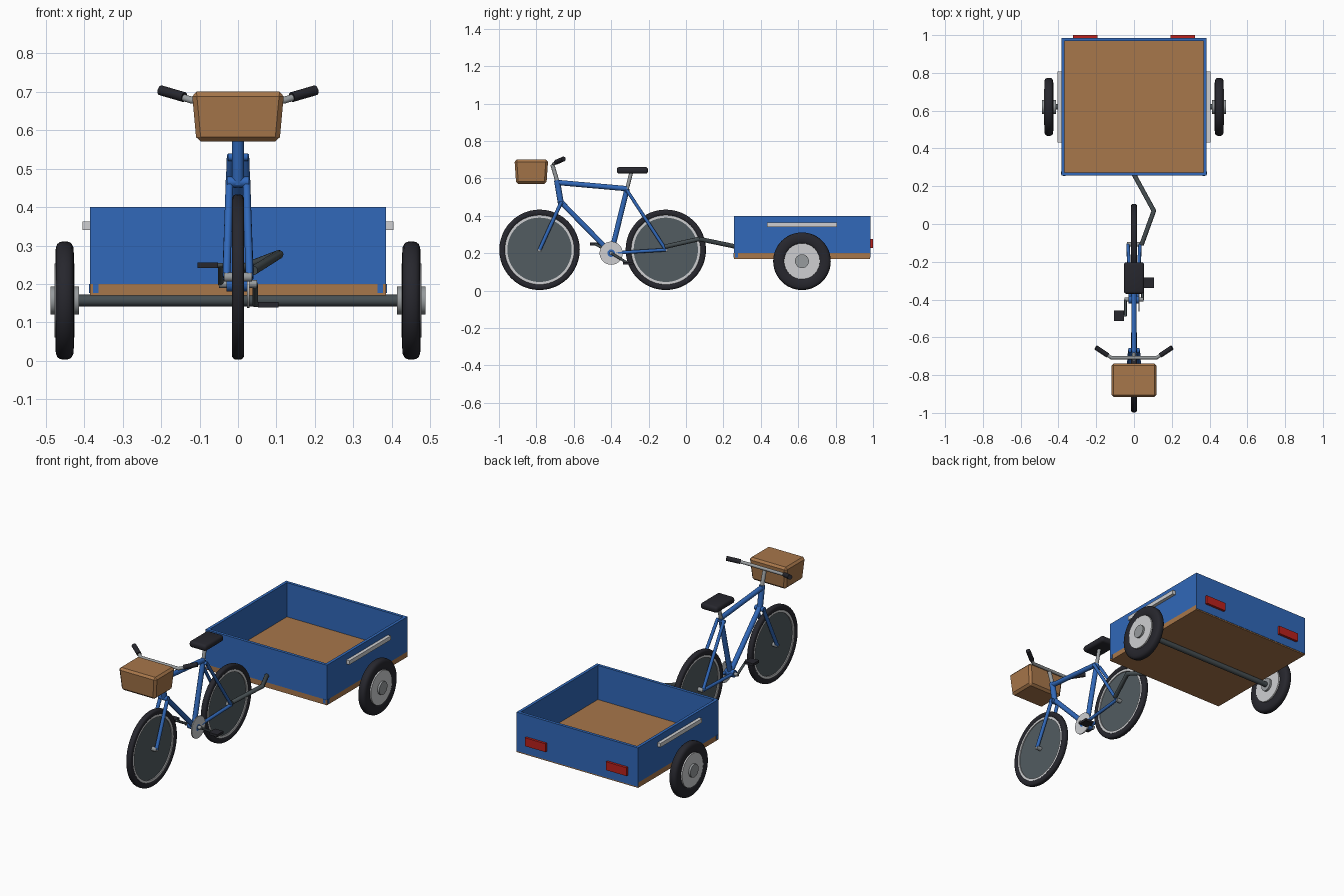
import bpy, bmesh, math
from mathutils import Vector, Matrix

cube = bpy.data.objects.get("Cube")
if cube:
    bpy.data.objects.remove(cube)


def material(name, r, g, b):
    col = [(c / 255) ** 2.2 for c in (r, g, b)] + [1]
    m = bpy.data.materials.new(name)
    m.use_nodes = True
    m.diffuse_color = col
    m.node_tree.nodes["Principled BSDF"].inputs["Base Color"].default_value = col
    return m


BLUE = material("blue paint", 52, 104, 184)
WOOD = material("brown wood", 166, 118, 76)
BLACK = material("black rubber", 43, 43, 49)
DISC = material("grey wheel disc", 83, 92, 97)
DARK = material("dark steel", 72, 80, 83)
STEEL = material("steel", 150, 154, 156)
LIGHT = material("light alloy", 205, 206, 208)
RED = material("red lens", 185, 38, 34)


def finish(name, bm, mat, smooth=True):
    bmesh.ops.recalc_face_normals(bm, faces=bm.faces)
    me = bpy.data.meshes.new(name)
    bm.to_mesh(me)
    bm.free()
    me.materials.append(mat)
    ob = bpy.data.objects.new(name, me)
    bpy.context.collection.objects.link(ob)
    if smooth:
        bpy.ops.object.select_all(action='DESELECT')
        ob.select_set(True)
        bpy.context.view_layer.objects.active = ob
        bpy.ops.object.shade_smooth_by_angle(angle=math.radians(35))
    return ob


def box(name, x, y, z, mat, bevel=0, segments=1, taper=1):
    """Box from (min, max) ranges; taper scales its bottom."""
    bm = bmesh.new()
    bmesh.ops.create_cube(bm, size=1)
    mid = Vector([(a + b) / 2 for a, b in (x, y, z)])
    for v in bm.verts:
        t = taper if v.co.z < 0 else 1
        v.co = mid + Vector((v.co.x * (x[1] - x[0]) * t,
                             v.co.y * (y[1] - y[0]) * t, v.co.z * (z[1] - z[0])))
    if bevel:
        bmesh.ops.bevel(bm, geom=bm.edges[:], offset=bevel, segments=segments,
                        affect='EDGES', profile=0.5)
    return finish(name, bm, mat, segments > 1)


def tube(name, points, radius, mat, sides=16):
    """Round tube along a path, mitred at its corners."""
    pts = [Vector(p) for p in points]
    dirs = [(b - a).normalized() for a, b in zip(pts, pts[1:])]
    u = dirs[0].orthogonal().normalized()
    w = dirs[0].cross(u)
    bm = bmesh.new()
    ring = [pts[0] + radius * (u * math.cos(k * math.tau / sides) + w * math.sin(k * math.tau / sides))
            for k in range(sides)]
    rings = [[bm.verts.new(c) for c in ring]]
    for i, d in enumerate(dirs):
        nxt = dirs[i + 1] if i + 1 < len(dirs) else d
        n = (d + nxt).normalized()
        ring = [c + d * ((pts[i + 1] - c).dot(n) / d.dot(n)) for c in ring]
        rings.append([bm.verts.new(c) for c in ring])
    for a, b in zip(rings, rings[1:]):
        for k in range(sides):
            j = (k + 1) % sides
            bm.faces.new((a[k], a[j], b[j], b[k]))
    bm.faces.new(rings[0])
    bm.faces.new(rings[-1])
    return finish(name, bm, mat)


def lathe(name, centre, profile, mat, steps=48):
    """Spin a closed (x, radius) profile about the x axis."""
    bm = bmesh.new()
    rings = []
    for x, r in profile:
        rings.append([bm.verts.new(Vector(centre) + Vector(
            (x, r * math.cos(k * math.tau / steps), r * math.sin(k * math.tau / steps))))
            for k in range(steps)])
    for a, b in zip(rings, rings[1:] + rings[:1]):
        for k in range(steps):
            j = (k + 1) % steps
            bm.faces.new((a[k], a[j], b[j], b[k]))
    return finish(name, bm, mat)


def ring(name, centre, inner, outer, half, mat):
    return lathe(name, centre, [(-half, inner), (-half, outer), (half, outer), (half, inner)], mat)


def tyre(name, centre, inner, outer, half):
    """Tyre with a rounded tread."""
    mid, rad = (inner + outer) / 2, (outer - inner) / 2
    prof = []
    for k in range(16):
        c, s = math.cos(k * math.tau / 16), math.sin(k * math.tau / 16)
        prof.append((half * math.copysign(abs(c) ** 0.7, c), mid + rad * math.copysign(abs(s) ** 0.7, s)))
    return lathe(name, centre, prof, BLACK)


def rod(name, x0, x1, y, z, r, mat):
    return tube(name, [(x0, y, z), (x1, y, z)], r, mat, 32)


SIDES = (("left", 1), ("right", -1))

# Bicycle wheels
for end, y in (("front", -0.783), ("rear", -0.108)):
    c = (0, y, 0.218)
    tyre(end + "_tyre", c, 0.183, 0.215, 0.016)
    ring(end + "_rim", c, 0.172, 0.187, 0.011, LIGHT)
    rod(end + "_wheel_disc", -0.006, 0.006, y, 0.218, 0.175, DISC)
    rod(end + "_hub", -0.036, 0.036, y, 0.218, 0.012, STEEL)

# Frame
crank, seat_top = (0, -0.4, 0.2), (0, -0.315, 0.545)
head_top, head_low = (0, -0.69, 0.59), (0, -0.668, 0.46)
tube("head_tube", [head_top, head_low], 0.016, BLUE)
tube("top_tube", [(0, -0.688, 0.578), (0, -0.317, 0.545)], 0.014, BLUE)
tube("down_tube", [(0, -0.67, 0.475), crank], 0.014, BLUE)
tube("seat_tube", [seat_top, crank], 0.014, BLUE)
rod("bottom_bracket", -0.03, 0.03, -0.4, 0.2, 0.02, BLUE)
rod("fork_crown", -0.028, 0.028, -0.67, 0.465, 0.014, BLUE)
rod("seat_cluster", -0.026, 0.026, -0.315, 0.53, 0.01, BLUE)
for side, s in SIDES:
    tube(side + "_fork_blade", [(s * 0.022, -0.668, 0.47), (s * 0.03, -0.783, 0.218)], 0.01, BLUE)
    tube(side + "_seat_stay", [(s * 0.02, -0.315, 0.535), (s * 0.032, -0.108, 0.218)], 0.009, BLUE)
    tube(side + "_chain_stay", [(s * 0.02, -0.4, 0.2), (s * 0.032, -0.108, 0.218)], 0.009, BLUE)

# Saddle
tube("seat_post", [seat_top, (0, -0.292, 0.635)], 0.01, STEEL)
box("saddle", (-0.054, 0.054), (-0.37, -0.203), (0.625, 0.661), BLACK, 0.014, 3)

# Handlebar
tube("stem", [head_top, (0, -0.715, 0.675)], 0.011, STEEL)
bar = [(0.2, -0.655, 0.703), (0.12, -0.708, 0.678)]
tube("handlebar", bar + [(-x, y, z) for x, y, z in reversed(bar)], 0.009, STEEL)
for side, s in SIDES:
    tube(side + "_grip", [(s * 0.14, -0.695, 0.686), (s * 0.202, -0.654, 0.704)], 0.013, BLACK)

# Basket
box("basket", (-0.12, 0.12), (-0.917, -0.737), (0.57, 0.7), WOOD, 0.012, taper=0.9)

# Cranks and pedals
rod("chainring", 0.024, 0.03, -0.4, 0.2, 0.062, LIGHT)
rod("crank_axle", -0.05, 0.05, -0.4, 0.2, 0.01, STEEL)
for side, s, y, z in (("left", 1, -0.31, 0.146), ("right", -1, -0.485, 0.249)):
    tube(side + "_crank", [(s * 0.045, -0.4, 0.2), (s * 0.045, y, z)], 0.007, DARK)
    rod(side + "_pedal_axle", s * 0.04, s * 0.06, y, z, 0.006, DARK)
    box(side + "_pedal", sorted((s * 0.052, s * 0.105)), (y - 0.028, y + 0.028),
        (z - 0.007, z + 0.007), BLACK)

# Hitch arm
tube("hitch_arm", [(0.04, -0.11, 0.235), (0.105, 0.07, 0.276), (0, 0.262, 0.236)], 0.012, DARK)

# Trailer body: open tray on a wooden floor
bm = bmesh.new()
bmesh.ops.create_cube(bm, size=1)
for v in bm.verts:
    v.co = Vector((v.co.x * 0.77, v.co.y * 0.73 + 0.621, v.co.z * 0.2 + 0.3))
top = max(bm.faces, key=lambda f: f.calc_center_median().z)
bmesh.ops.inset_region(bm, faces=[top], thickness=0.024)
inner = bmesh.ops.extrude_discrete_faces(bm, faces=[top])["faces"][0]
bmesh.ops.translate(bm, verts=inner.verts, vec=(0, 0, -0.196))
tray = finish("trailer_tray", bm, BLUE, False)
tray.data.materials.append(WOOD)
for f in tray.data.polygons:
    if f.normal.z > 0.9 and f.center.z < 0.3:
        f.material_index = 1
box("trailer_floor", (-0.385, 0.385), (0.256, 0.984), (0.17, 0.2), WOOD)
box("rear_skirt", (-0.385, 0.385), (0.98, 0.986), (0.177, 0.2), BLUE)

# Trailer fittings and wheels
rod("axle", -0.44, 0.44, 0.62, 0.157, 0.015, DARK)
for side, s in SIDES:
    box(side + "_corner_plate", sorted((s * 0.363, s * 0.377)), (0.254, 0.268), (0.177, 0.2), BLUE)
    box(side + "_corner_side_plate", sorted((s * 0.38, s * 0.387)), (0.263, 0.277), (0.177, 0.2), BLUE)
    box(side + "_side_rail", sorted((s * 0.384, s * 0.404)), (0.432, 0.808), (0.34, 0.363), LIGHT)
    box(side + "_tail_light", sorted((s * 0.192, s * 0.322)), (0.98, 1.0), (0.227, 0.275), RED)
    c = (s * 0.451, 0.62, 0.157)
    tyre(side + "_trailer_tyre", c, 0.09, 0.154, 0.024)
    rod(side + "_trailer_wheel_disc", c[0] - 0.026, c[0] + 0.026, 0.62, 0.157, 0.096, LIGHT)
    rod(side + "_trailer_hub", c[0] - 0.037, c[0] + 0.037, 0.62, 0.157, 0.037, STEEL)
